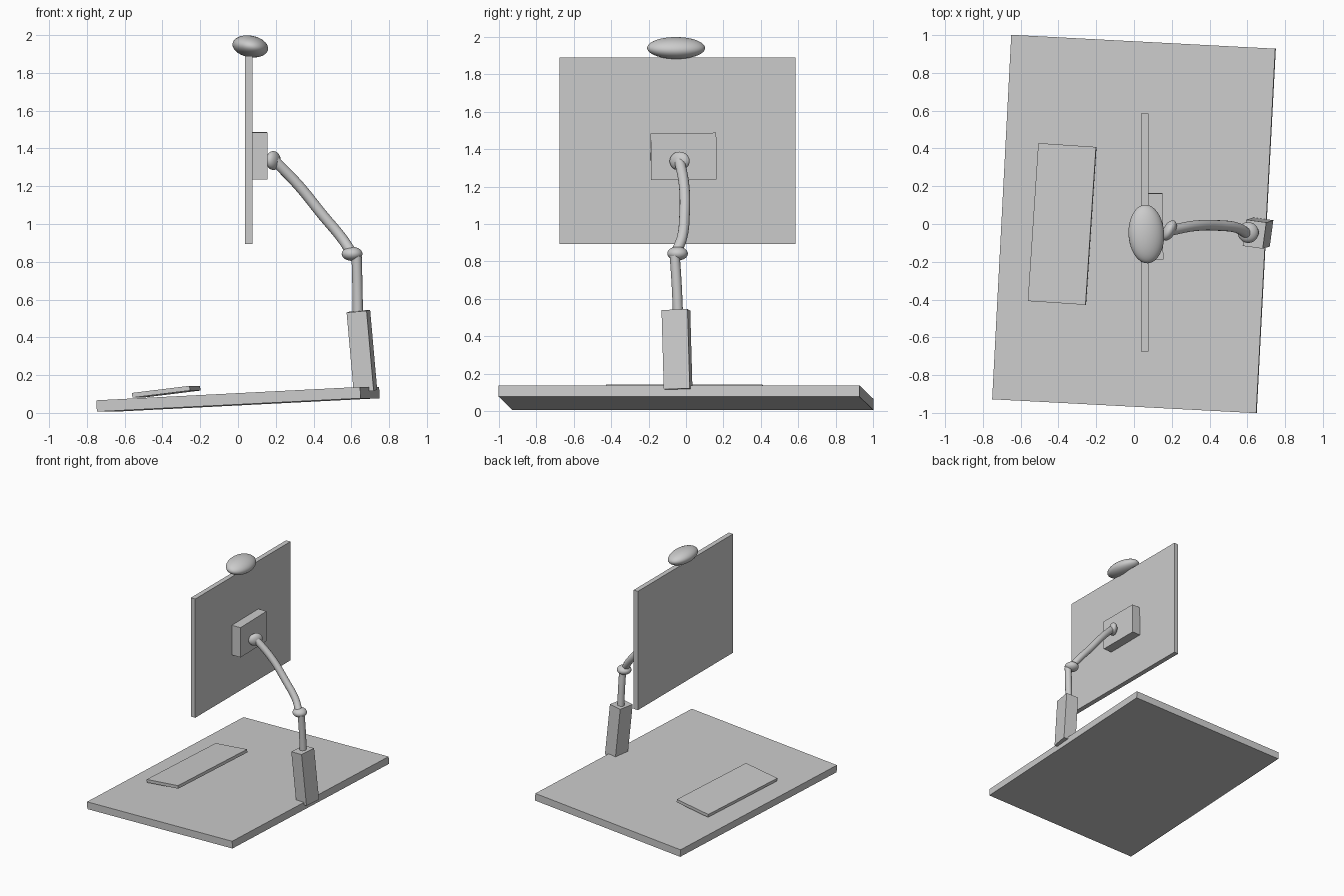
import bpy
from math import radians
from mathutils import Euler

if "Cube" in bpy.data.objects:
    bpy.data.objects.remove(bpy.data.objects["Cube"])


def place(name, loc, size, rot):
    ob = bpy.context.object
    ob.name = name
    ob.location = loc
    ob.rotation_euler = Euler([radians(a) for a in rot])
    ob.scale = size
    bpy.ops.object.transform_apply(location=False, rotation=False, scale=True)
    return ob


def box(name, loc, size, rot=(0, 0, 0)):
    bpy.ops.mesh.primitive_cube_add(size=1)
    return place(name, loc, size, rot)


def ellipsoid(name, loc, radii, rot=(0, 0, 0)):
    bpy.ops.mesh.primitive_uv_sphere_add(segments=48, ring_count=24, radius=1)
    place(name, loc, radii, rot)
    bpy.ops.object.shade_smooth()


def tube(name, points, radius):
    cu = bpy.data.curves.new(name, 'CURVE')
    cu.dimensions = '3D'
    cu.bevel_depth = radius
    cu.bevel_resolution = 6
    cu.use_fill_caps = True
    sp = cu.splines.new('BEZIER')
    sp.bezier_points.add(len(points) - 1)
    for bp, p in zip(sp.bezier_points, points):
        bp.co = p
        bp.handle_left_type = bp.handle_right_type = 'AUTO'
    ob = bpy.data.objects.new(name, cu)
    bpy.context.collection.objects.link(ob)


# tilted desk and keyboard
box("desk_top", (0, 0, 0.072), (1.4, 1.93, 0.06), (0, -2.9, -3))
box("keyboard", (-0.38, 0, 0.112), (0.308, 0.837, 0.025), (0, -7, -3.8))

# screen with its rear mount and top camera pod
box("screen", (0.056, -0.045, 1.392), (0.04, 1.26, 0.995))
box("screen_mount", (0.114, -0.013, 1.361), (0.078, 0.35, 0.25), (0.5, 0, 0.7))
ellipsoid("camera_pod", (0.065, -0.053, 1.94), (0.095, 0.155, 0.057), (0, 10, 3))

# support post at the back edge of the desk
box("support_post", (0.656, -0.048, 0.327), (0.107, 0.14, 0.425), (2.3, -4.8, -8))

# jointed arm
tube("lower_arm", [(0.635, -0.042, 0.50), (0.632, -0.05, 0.68), (0.628, -0.06, 0.83)], 0.027)
ellipsoid("elbow_joint", (0.604, -0.045, 0.842), (0.055, 0.055, 0.037))
tube("upper_arm", [(0.60, -0.052, 0.85), (0.55, -0.022, 0.925), (0.45, -0.008, 1.045),
                   (0.32, -0.01, 1.205), (0.185, -0.036, 1.345)], 0.028)
ellipsoid("head_joint", (0.187, -0.034, 1.336), (0.032, 0.058, 0.05), (0, 0, -28))
